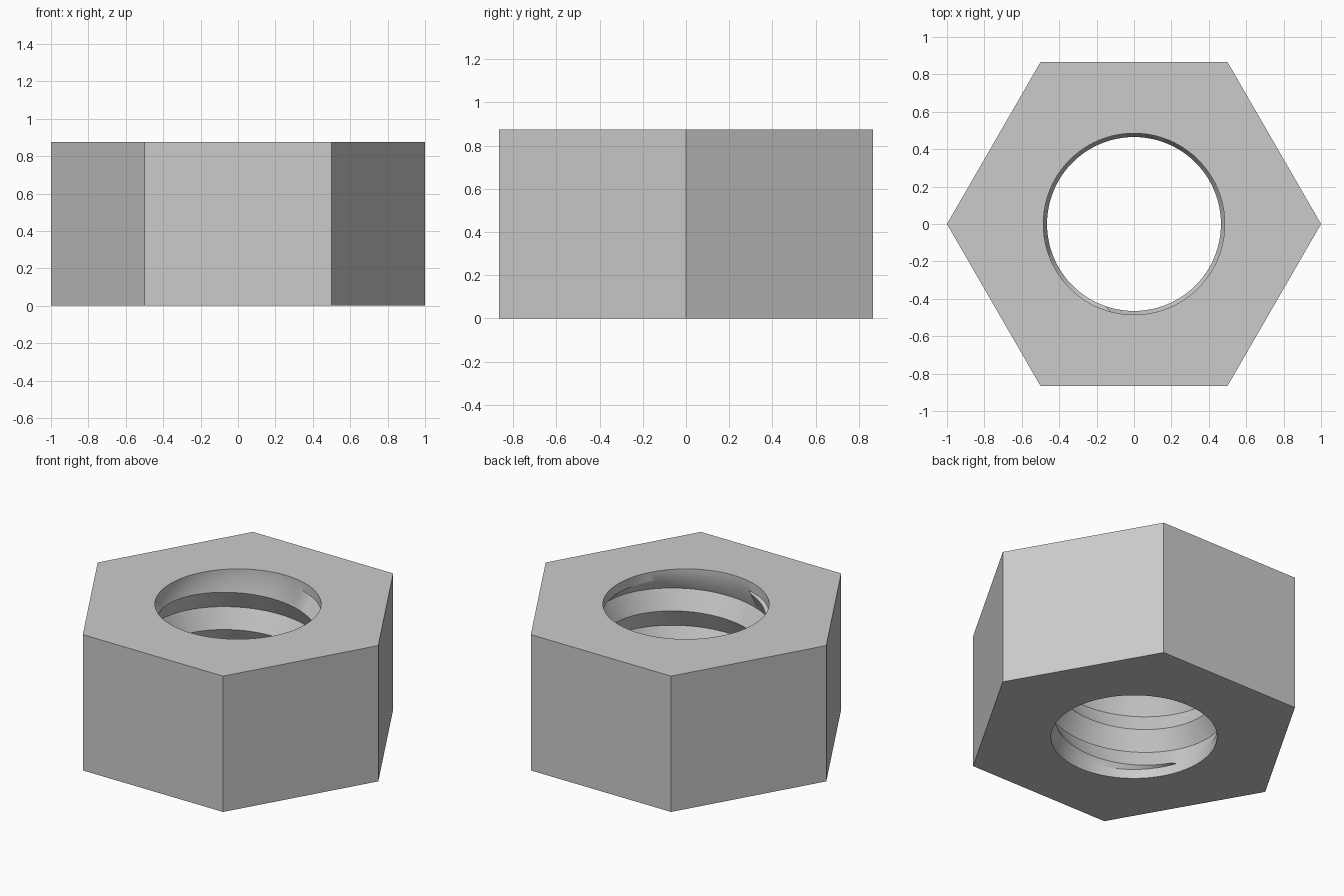
import bpy, bmesh
from math import pi, sin, cos, radians

cube = bpy.data.objects.get("Cube")
if cube:
    bpy.data.objects.remove(cube, do_unlink=True)

HEIGHT = 0.875
RIM = 0.485       # plain bore radius at both ends
CREST = 0.465     # innermost thread radius
ROOT = 0.525      # outermost thread radius
LIP = 0.06        # height of the plain bore at each end
PITCH = 0.24
PHASE = 0.647     # crest height at angle zero
STEPS = 96


def section(angle):
    """Closed (radius, height) outline of the nut at one angle."""
    flat = cos(pi / 6) / cos(angle % (pi / 3) - pi / 6)
    outline = [(flat, 0), (RIM, 0)]
    # Right-handed thread: crest and root lines alternate, fading into the lips
    for k in range(-8, 5):
        z = PHASE + PITCH * (angle / (2 * pi) + k / 2)
        if z <= LIP:
            outline.append((RIM, LIP))
        elif z >= HEIGHT - LIP:
            outline.append((RIM, HEIGHT - LIP))
        else:
            outline.append((CREST if k % 2 == 0 else ROOT, z))
    outline += [(RIM, HEIGHT), (flat, HEIGHT)]
    return [(r * cos(angle), r * sin(angle), z) for r, z in outline]


# Hexagonal nut body with threaded bore, joined from angular strips
bm = bmesh.new()
for i in range(STEPS):
    a, b = ([bm.verts.new(p) for p in section(2 * pi * j / STEPS)]
            for j in (i, i + 1))
    for k in range(len(a)):
        n = (k + 1) % len(a)
        bm.faces.new((a[k], a[n], b[n], b[k]))
bmesh.ops.remove_doubles(bm, verts=bm.verts, dist=0.0001)
bmesh.ops.recalc_face_normals(bm, faces=bm.faces)

mesh = bpy.data.meshes.new("hex_nut")
bm.to_mesh(mesh)
bm.free()
nut = bpy.data.objects.new("hex_nut", mesh)
bpy.context.collection.objects.link(nut)

# Plain grey metal
grey = (0.6, 0.6, 0.6, 1)
mat = bpy.data.materials.new("light_grey")
mat.use_nodes = True
mat.diffuse_color = grey
mat.node_tree.nodes["Principled BSDF"].inputs["Base Color"].default_value = grey
mesh.materials.append(mat)

# Smooth thread flanks with crisp edges
bpy.ops.object.select_all(action="DESELECT")
nut.select_set(True)
bpy.context.view_layer.objects.active = nut
bpy.ops.object.shade_smooth_by_angle(angle=radians(30))
